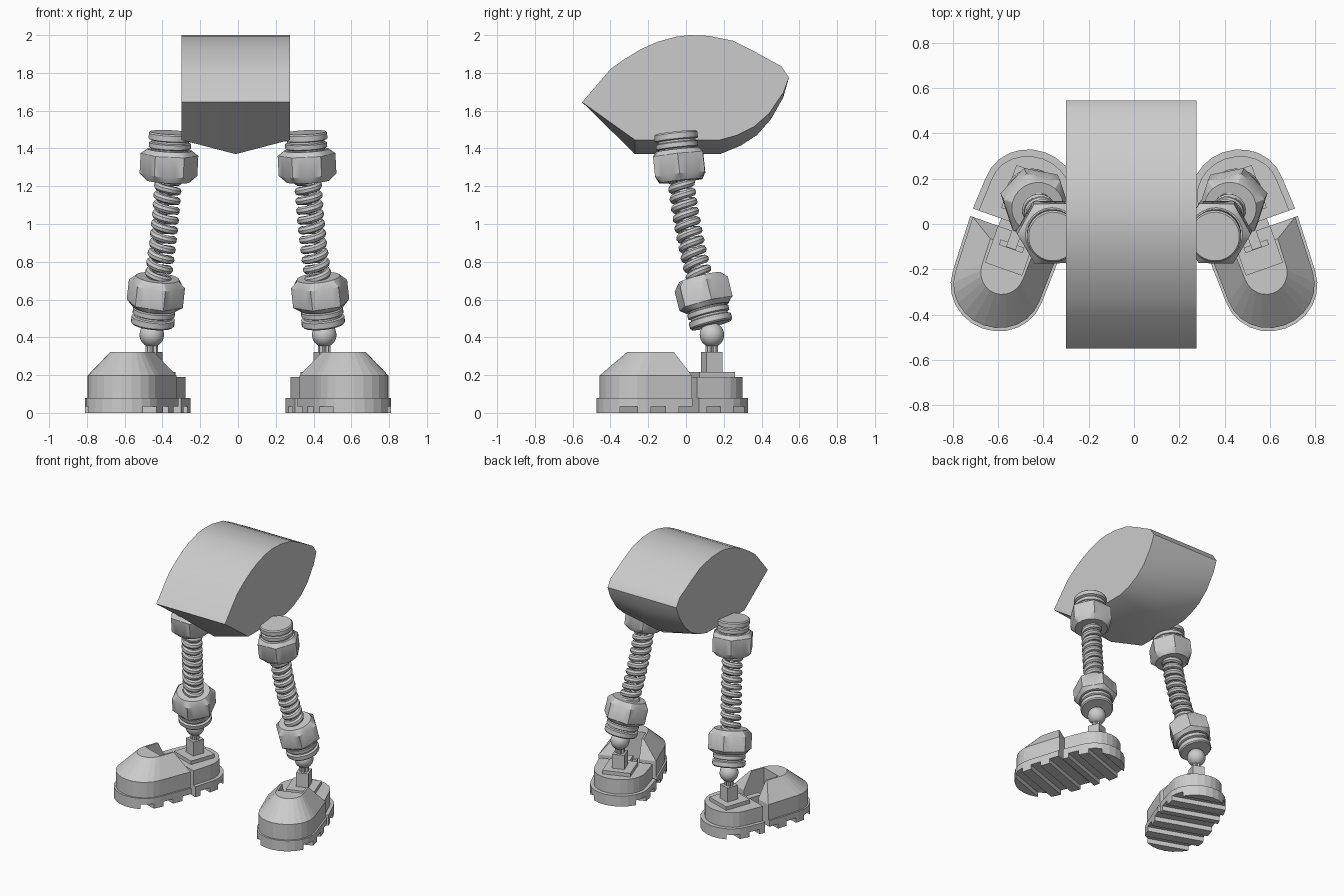
import bpy, bmesh
from math import sin, cos, pi, tau, radians
from mathutils import Vector, Matrix

if "Cube" in bpy.data.objects:
    bpy.data.objects.remove(bpy.data.objects["Cube"])

I = Matrix.Identity(4)


def add(name, bm, mat=I, mirror=True, smooth=True, cutters=()):
    bmesh.ops.transform(bm, matrix=mat, verts=bm.verts)
    bmesh.ops.recalc_face_normals(bm, faces=bm.faces)
    me = bpy.data.meshes.new(name)
    bm.to_mesh(me)
    bm.free()
    ob = bpy.data.objects.new(name, me)
    bpy.context.collection.objects.link(ob)
    if smooth:
        bpy.ops.object.select_all(action='DESELECT')
        ob.select_set(True)
        bpy.context.view_layer.objects.active = ob
        bpy.ops.object.shade_smooth_by_angle(angle=radians(30))
    for c in cutters:
        m = ob.modifiers.new("cut", 'BOOLEAN')
        m.operation, m.solver, m.object = 'DIFFERENCE', 'EXACT', c
    if mirror:
        ob.modifiers.new("other side", 'MIRROR').use_mirror_merge = False
    return ob


def loft(rings):
    """Skin a list of equal-length point rings and cap both ends."""
    bm = bmesh.new()
    vs = [[bm.verts.new(p) for p in r] for r in rings]
    n = len(vs[0])
    for a, b in zip(vs, vs[1:]):
        for i in range(n):
            j = (i + 1) % n
            bm.faces.new((a[i], a[j], b[j], b[i]))
    bm.faces.new(vs[0])
    bm.faces.new(vs[-1])
    bmesh.ops.remove_doubles(bm, verts=bm.verts, dist=1e-5)
    return bm


def circle(r, z, n=32):
    return [(r * cos(tau * i / n), r * sin(tau * i / n), z) for i in range(n)]


def hexagon(r, z, n=24):
    pts = []
    for i in range(n):
        a = tau * i / n
        k = r * cos(pi / 6) / cos((a % (pi / 3)) - pi / 6)
        pts.append((k * cos(a), k * sin(a), z))
    return pts


def boxes(items):
    bm = bmesh.new()
    for c, s in items:
        bmesh.ops.create_cube(bm, size=1, matrix=Matrix.Translation(c) @ Matrix.Diagonal((*s, 1)))
    return bm


# Body: side profile skinned across three stations, with a V-shaped belly
top = [(-.55, 1.645), (-.40, 1.82), (-.33, 1.87), (-.24, 1.925), (-.15, 1.965), (-.05, 1.992),
       (.02, 2.0), (.12, 1.996), (.25, 1.97), (.36, 1.915), (.44, 1.87), (.505, 1.835), (.545, 1.775)]
edge = [(.515, 1.695), (.44, 1.585), (.36, 1.515), (.27, 1.47), (.18, 1.445), (-.27, 1.445)]
keel = [(.515, 1.67), (.45, 1.555), (.375, 1.47), (.29, 1.415), (.18, 1.37), (-.27, 1.37)]
add("body", loft([[(x, y, z) for y, z in top + low]
                  for x, low in ((-.30, edge), (-.012, keel), (.275, edge))]), mirror=False)

# Leg fittings: stepped collar and chamfered hex nut at both ends of the spring
collar = [(.108, 0), (.115, .008), (.115, .038), (.1, .043), (.1, .053),
          (.112, .058), (.112, .082), (.1, .087), (.1, .13)]


def fitting(name, end, axis, turn):
    q = Vector((0, 0, 1)).rotation_difference(axis).to_matrix().to_4x4()
    m = Matrix.Translation(end) @ q @ Matrix.Rotation(radians(turn), 4, 'Z')
    add(name + "_collar", loft([circle(r, d) for r, d in collar]), m)
    add(name + "_nut", loft([circle(.118, .093, 24), hexagon(.153, .118), hexagon(.153, .225),
                             circle(.115, .26, 24)]), m)


hip, hip_dir = Vector((.357, -.055, 1.485)), Vector((.05, .11, -1)).normalized()
ankle, ankle_dir = Vector((.453, .135, .465)), Vector((-.11, -.25, 1)).normalized()
fitting("hip", hip, hip_dir, 12)
fitting("ankle", ankle, ankle_dir, 12)

# Spring: helix around a gently bent axis
p0, p2 = hip + hip_dir * .235, ankle + ankle_dir * .23
p1 = p0 + hip_dir * .28
turns, steps = 11, 18
cu = bpy.data.curves.new("spring_path", 'CURVE')
cu.dimensions, cu.bevel_depth, cu.bevel_resolution = '3D', .022, 2
cu.use_fill_caps = True
sp = cu.splines.new('POLY')
sp.points.add(turns * steps)
for i, pt in enumerate(sp.points):
    t = i / (turns * steps)
    c = p0 * (1 - t) ** 2 + p1 * 2 * t * (1 - t) + p2 * t * t
    d = ((p1 - p0) * (1 - t) + (p2 - p1) * t).normalized()
    u = d.cross(Vector((0, 1, 0))).normalized()
    a = tau * i / steps
    pt.co = (*(c + (u * cos(a) + d.cross(u) * sin(a)) * .052), 1)
tmp = bpy.data.objects.new("spring_path", cu)
bm = bmesh.new()
me = bpy.data.meshes.new_from_object(tmp)
bm.from_mesh(me)
bpy.data.objects.remove(tmp)
add("spring", bm)

# Foot frame: +y is toward the heel, turned outward by 20 degrees
foot = Matrix.Translation((.53, -.07, 0)) @ Matrix.Rotation(radians(19.5), 4, 'Z')
joint = foot @ Matrix.Translation((0, .22, 0))

# Ankle ball, fluted pin and block
bm = bmesh.new()
bmesh.ops.create_uvsphere(bm, u_segments=24, v_segments=14, radius=.065)
add("ankle_ball", bm, joint @ Matrix.Translation((0, 0, .413)))
flutes = lambda z: [((.033 if i % 2 else .024) * cos(tau * i / 16),
                     (.033 if i % 2 else .024) * sin(tau * i / 16), z) for i in range(16)]
add("ankle_pin", loft([flutes(.30), flutes(.40)]), joint, smooth=False)
add("ankle_block", boxes([((0, 0, .26), (.086, .09, .126))]), joint, smooth=False)
add("heel_plate", boxes([((0, -.005, .2), (.2, .2, .034))]), joint, smooth=False)


def half_foot(w, cut, centre, depth, z, sign, n=12):
    """D-shaped outline: straight edge at cut, rounded end facing sign*y."""
    pts = [(w * cos(pi * i / n) * (.955 if 0 < i < n else .96),
            sign * (centre + depth * sin(pi * i / n)), z) for i in range(n + 1)]
    return [(w, cut, z)] + pts + [(-w, cut, z)]


# Tread grooves and toe cavity cutters
grooves = add("groove_cutter", boxes([((0, -.31 + .155 * i, 0), (.6, .08, .07)) for i in range(5)]),
              foot, mirror=False, smooth=False)
cavity = add("cavity_cutter", boxes([((0, -.01, .3), (.17, .25, .36))]),
             foot, mirror=False, smooth=False)
for c in (grooves, cavity):
    c.hide_render = True
    c.hide_viewport = False
    c.display_type = 'WIRE'

# Soles
add("toe_sole", loft([half_foot(.217, .035, .22, .195, z, -1) for z in (0, .08)]), foot,
    smooth=False, cutters=[grooves])
add("heel_sole", loft([half_foot(.217, .07, .22, .19, z, 1) for z in (0, .08)]), foot,
    smooth=False, cutters=[grooves])

# Toe cap: vertical wall then slope to a small plateau, hollow at the back
add("toe_cap", loft([half_foot(.205, .035, .22, .18, .075, -1),
                     half_foot(.205, .035, .22, .18, .197, -1),
                     half_foot(.1, -.03, .15, .1, .323, -1)]), foot,
    smooth=False, cutters=[cavity])

# Heel block
add("heel_cap", loft([half_foot(.19, .07, .22, .16, z, 1) for z in (.075, .19)]), foot,
    smooth=False)

# Hinge strip joining heel and toe
add("foot_hinge", boxes([((0, .03, .15), (.045, .14, .07)),
                         ((0, -.03, .15), (.11, .025, .03)),
                         ((0, .05, .06), (.17, .05, .04))]), foot, smooth=False)
